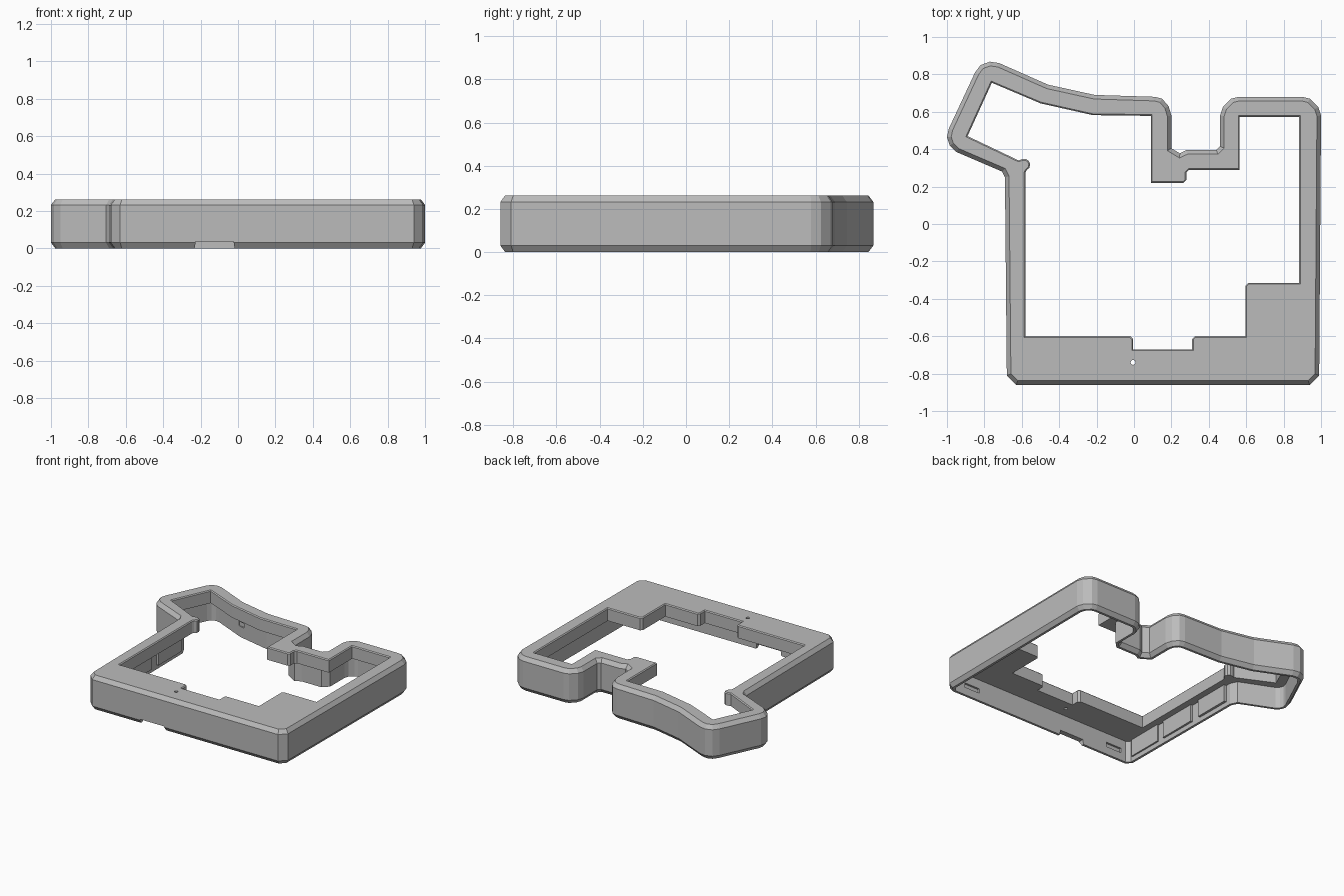
import bpy, bmesh, math
from mathutils import Vector
from mathutils.geometry import tessellate_polygon

if "Cube" in bpy.data.objects:
    bpy.data.objects.remove(bpy.data.objects["Cube"])

TOP, PLATE_Z, WALL = 0.262, 0.165, 0.04

grey = bpy.data.materials.new("plain grey")
grey.diffuse_color = (0.5, 0.5, 0.5, 1)
grey.use_nodes = True
grey.node_tree.nodes["Principled BSDF"].inputs["Base Color"].default_value = grey.diffuse_color

# Outer outline, counter-clockwise
OUTER = [(-0.63, -0.86), (0.94, -0.86), (0.99, -0.81), (1.0, 0.58), (0.985, 0.625),
         (0.94, 0.67), (0.90, 0.68), (0.56, 0.68), (0.52, 0.67), (0.475, 0.625),
         (0.46, 0.58), (0.46, 0.415), (0.44, 0.395), (0.28, 0.395), (0.245, 0.378),
         (0.2, 0.405), (0.2, 0.58), (0.185, 0.63), (0.15, 0.67), (0.11, 0.68),
         (-0.21, 0.69), (-0.46, 0.745), (-0.72, 0.86), (-0.77, 0.868), (-0.82, 0.85),
         (-0.85, 0.81), (-0.99, 0.51), (-1.0, 0.465), (-0.985, 0.42), (-0.95, 0.385),
         (-0.705, 0.28), (-0.69, 0.25), (-0.68, -0.81)]

# Opening in the top plate, counter-clockwise, with a rounded nub on the left
OPENING = [(-0.58, -0.60), (-0.02, -0.60), (-0.005, -0.615), (-0.005, -0.67), (0.31, -0.67),
           (0.31, -0.615), (0.325, -0.60), (0.595, -0.60), (0.595, -0.33), (0.61, -0.315),
           (0.882, -0.315), (0.882, 0.572), (0.565, 0.572), (0.565, 0.29), (0.295, 0.29),
           (0.28, 0.275), (0.28, 0.235), (0.265, 0.22), (0.09, 0.22), (0.09, 0.578),
           (-0.22, 0.582), (-0.50, 0.645), (-0.76, 0.755), (-0.89, 0.47), (-0.617, 0.34)]
OPENING += [(-0.587 + 0.032 * math.cos(math.radians(a)), 0.317 + 0.032 * math.sin(math.radians(a)))
            for a in (110, 75, 40, 5, -30, -65)]
OPENING += [(-0.58, 0.275)]


def inset(points, d):
    """Move every side of a counter-clockwise polygon inward by d."""
    result = []
    for i, p in enumerate(points):
        p = Vector(p)
        a = (p - Vector(points[i - 1])).normalized()
        b = (Vector(points[(i + 1) % len(points)]) - p).normalized()
        na, nb = Vector((-a.y, a.x)), Vector((-b.y, b.x))
        result.append(p + (na + nb) * d / (1 + na.dot(nb)))
    return result


def finish(bm, name):
    bmesh.ops.recalc_face_normals(bm, faces=bm.faces)
    mesh = bpy.data.meshes.new(name)
    bm.to_mesh(mesh)
    bm.free()
    mesh.materials.append(grey)
    obj = bpy.data.objects.new(name, mesh)
    bpy.context.collection.objects.link(obj)
    return obj


def box(name, x, y, z):
    bm = bmesh.new()
    bmesh.ops.create_cube(bm, size=1)
    for v in bm.verts:
        v.co = [r[0] + (c + 0.5) * (r[1] - r[0]) for c, r in zip(v.co, (x, y, z))]
    return finish(bm, name)


# Hollow frame: bevelled outer wall, open underside, top plate with opening
bm = bmesh.new()


def ring(points, z):
    return [bm.verts.new((p[0], p[1], z)) for p in points]


def bridge(a, b):
    for i in range(len(a)):
        j = (i + 1) % len(a)
        bm.faces.new((a[i], a[j], b[j], b[i]))


def fill(outer, inner):
    verts = outer + inner
    for tri in tessellate_polygon([[v.co for v in outer], [v.co for v in inner]]):
        bm.faces.new([verts[i] for i in tri])


shell = [ring(inset(OUTER, WALL), PLATE_Z), ring(inset(OUTER, WALL), 0),
         ring(inset(OUTER, 0.022), 0), ring(OUTER, 0.03),
         ring(OUTER, TOP - 0.03), ring(inset(OUTER, 0.022), TOP)]
for lower, upper in zip(shell, shell[1:]):
    bridge(lower, upper)
lip = [ring(OPENING, PLATE_Z), ring(OPENING, TOP - 0.007), ring(inset(OPENING, -0.007), TOP)]
bridge(lip[0], lip[1])
bridge(lip[1], lip[2])
fill(shell[-1], lip[2])
fill(shell[0], lip[0])
frame = finish(bm, "case_frame")

# Cutters: front bottom notch, inner wall slots, pin hole
notch = box("notch_cutter", (-0.24, -0.01), (-0.9, -0.80), (-0.05, 0.037))
for v in notch.data.vertices:
    if v.co.z > 0:
        v.co.x += 0.014 if v.co.x < -0.1 else -0.014
cutters = [notch,
           box("right_slot_cutter", (0.71, 0.84), (-0.835, -0.80), (0.06, 0.095)),
           box("left_slot_cutter", (-0.57, -0.44), (-0.835, -0.80), (0.06, 0.095)),
           box("back_slot_cutter", (-0.49, -0.44), (0.66, 0.715), (0.08, 0.115))]
bm = bmesh.new()
bmesh.ops.create_cone(bm, cap_ends=True, segments=16, radius1=0.013, radius2=0.013, depth=0.3)
bmesh.ops.translate(bm, verts=bm.verts, vec=(-0.005, -0.74, 0.25))
cutters.append(finish(bm, "pin_hole_cutter"))
for cutter in cutters:
    mod = frame.modifiers.new(cutter.name, 'BOOLEAN')
    mod.operation, mod.object, mod.solver = 'DIFFERENCE', cutter, 'EXACT'
    cutter.hide_render = True
    cutter.hide_set(True)

# Raised pads on the inside of the left wall
for i, (y0, y1) in enumerate([(-0.78, -0.50), (-0.44, -0.14), (-0.06, 0.22)]):
    box(f"wall_pad_{i + 1}", (-0.66, -0.63), (y0, y1), (0.035, PLATE_Z + 0.01))
